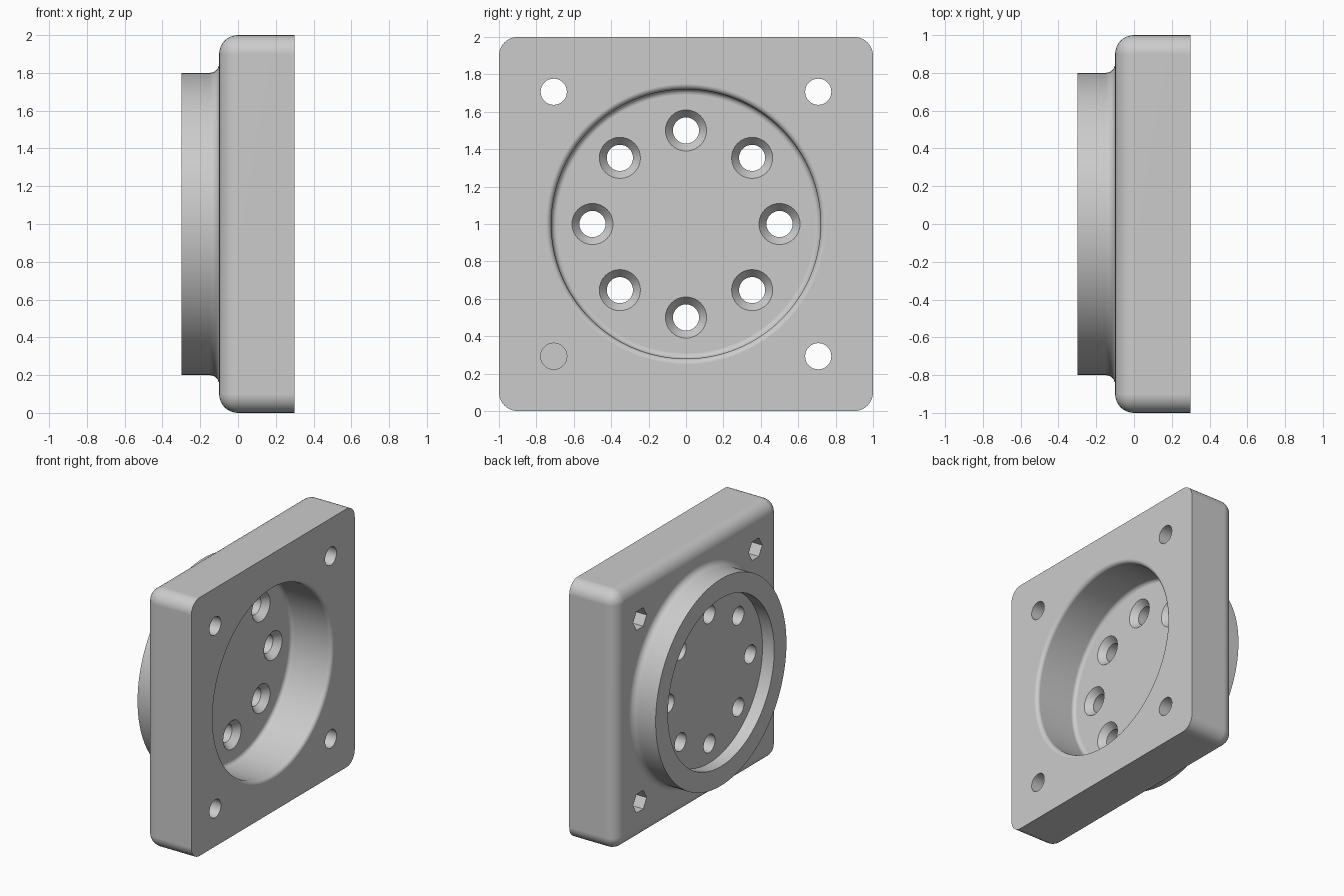
import bpy
import bmesh
from math import cos, sin, pi, radians
from mathutils import Vector

if "Cube" in bpy.data.objects:
    bpy.data.objects.remove(bpy.data.objects["Cube"])

grey = bpy.data.materials.new("light_grey")
grey.use_nodes = True
grey.diffuse_color = (0.6, 0.6, 0.6, 1)
grey.node_tree.nodes["Principled BSDF"].inputs["Base Color"].default_value = (0.6, 0.6, 0.6, 1)


def add_object(name, bm):
    bmesh.ops.recalc_face_normals(bm, faces=bm.faces)
    mesh = bpy.data.meshes.new(name)
    bm.to_mesh(mesh)
    bm.free()
    mesh.materials.append(grey)
    obj = bpy.data.objects.new(name, mesh)
    bpy.context.collection.objects.link(obj)
    return obj


def lathe(name, profile, steps, y=0, z=1):
    """Solid turned about the x direction from (x, radius) points."""
    bm = bmesh.new()
    angles = [2 * pi * i / steps for i in range(steps)]
    rings = [[bm.verts.new((x, y + r * cos(a), z + r * sin(a))) for a in angles]
             for x, r in profile]
    for low, high in zip(rings, rings[1:]):
        for i in range(steps):
            j = (i + 1) % steps
            bm.faces.new((low[i], low[j], high[j], high[i]))
    bm.faces.new(rings[0])
    bm.faces.new(rings[-1])
    return add_object(name, bm)


def arc(x, r, radius, start, end, steps=6):
    span = [radians(start + (end - start) * i / steps) for i in range(steps + 1)]
    return [(x + radius * cos(a), r + radius * sin(a)) for a in span]


def combine(target, tool, operation):
    mod = target.modifiers.new("combine", "BOOLEAN")
    mod.operation = operation
    mod.solver = "EXACT"
    mod.object = tool
    tool.hide_render = True
    bpy.context.view_layer.objects.active = target
    bpy.ops.object.modifier_apply(modifier=mod.name)
    bpy.data.objects.remove(tool)


# Square plate, rounded on its corners and around the boss side
bm = bmesh.new()
bmesh.ops.create_cube(bm, size=1)
for v in bm.verts:
    v.co = Vector((v.co.x * 0.4 + 0.1, v.co.y * 2, v.co.z * 2 + 1))
rounded = [e for e in bm.edges if any(v.co.x < 0 for v in e.verts)]
bmesh.ops.bevel(bm, geom=rounded, offset=0.1, segments=8, profile=0.5, affect="EDGES")
flange = add_object("mounting_flange", bm)

# Round boss with a fillet at its foot
boss = lathe("boss", [(-0.3, 0.8)] + arc(-0.15, 0.85, 0.05, -90, 0) + [(-0.05, 0.85)], 128)
combine(flange, boss, "UNION")

# Deep pocket with a rounded floor edge and rim
pocket = lathe("pocket", arc(-0.02, 0.69, 0.03, 180, 90)
               + arc(0.27, 0.75, 0.03, -90, 0) + [(0.4, 0.75)], 128)
combine(flange, pocket, "DIFFERENCE")

# Shallow recess in the boss face
combine(flange, lathe("recess", [(-0.4, 0.65), (-0.2, 0.65)], 128), "DIFFERENCE")

# Ring of countersunk holes
for i in range(8):
    a = i * pi / 4
    hole = lathe("ring_hole", [(-0.25, 0.07), (-0.1, 0.07), (-0.05, 0.11), (0, 0.11)],
                 32, 0.5 * cos(a), 1 + 0.5 * sin(a))
    combine(flange, hole, "DIFFERENCE")

# Corner bolt holes, each with a hexagonal nut pocket
for sy in (-1, 1):
    for sz in (-1, 1):
        y, z = sy * 0.707, 1 + sz * 0.707
        combine(flange, lathe("bolt_hole", [(-0.2, 0.07), (0.4, 0.07)], 32, y, z), "DIFFERENCE")
        combine(flange, lathe("nut_pocket", [(-0.2, 0.083), (0.1, 0.083)], 6, y, z), "DIFFERENCE")

# Smooth shading with crisp edges
bpy.ops.object.select_all(action="DESELECT")
flange.select_set(True)
bpy.context.view_layer.objects.active = flange
bpy.ops.object.shade_smooth_by_angle(angle=radians(30))
weighted = flange.modifiers.new("even_normals", "WEIGHTED_NORMAL")
weighted.keep_sharp = True
